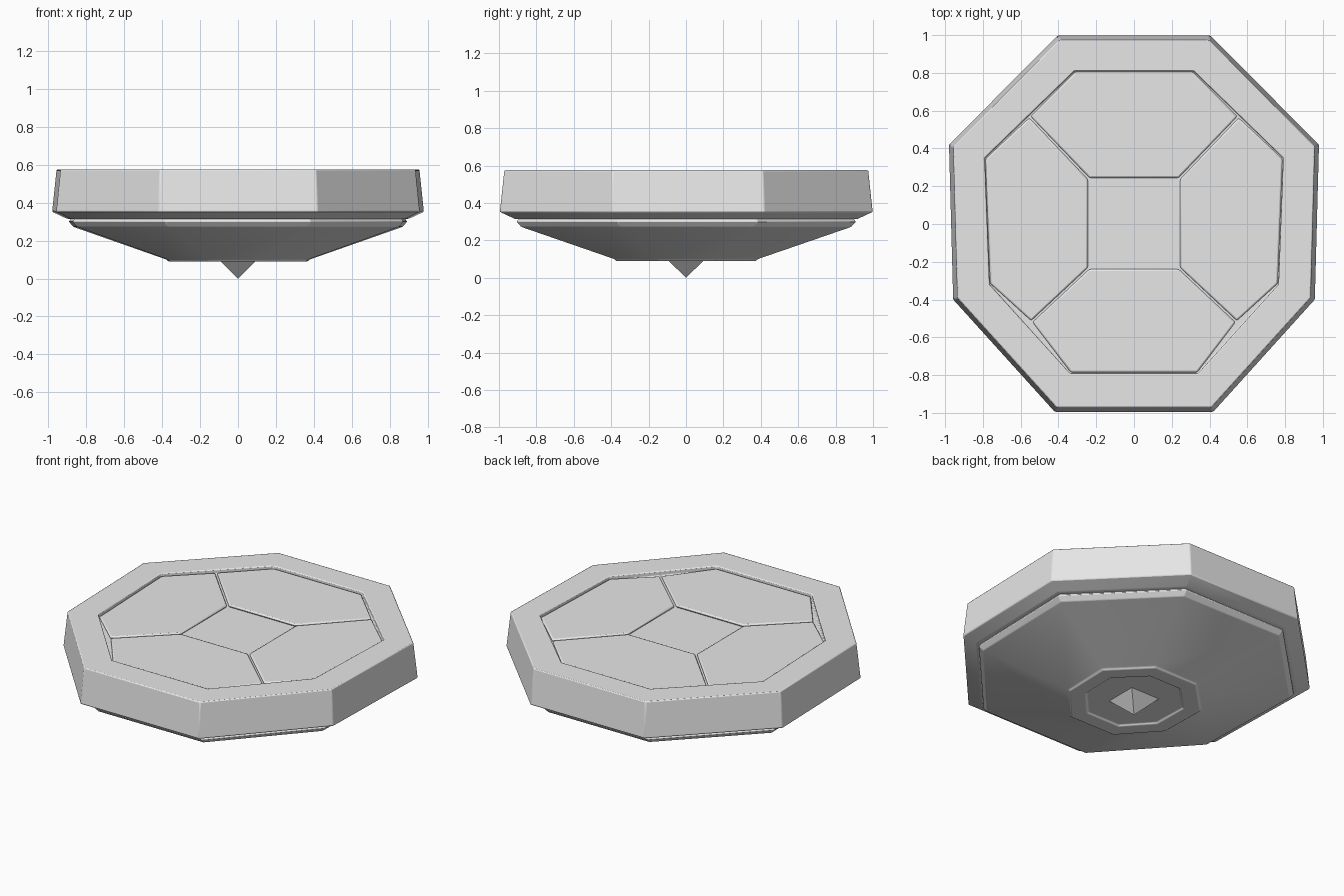
import bpy
import bmesh
import math
from mathutils import Vector

if "Cube" in bpy.data.objects:
    bpy.data.objects.remove(bpy.data.objects["Cube"])

grey = bpy.data.materials.new("light grey")
grey.diffuse_color = (0.8, 0.8, 0.8, 1)
grey.use_nodes = True
grey.node_tree.nodes["Principled BSDF"].inputs["Base Color"].default_value = grey.diffuse_color

# Half outlines, mirrored in x, slightly wider at the back
OUTER = [(0.405, 0.998), (0.98, 0.42), (0.958, -0.40), (0.42, -0.995)]
INNER = [(0.315, 0.81), (0.79, 0.35), (0.765, -0.32), (0.34, -0.79)]


def octagon(half, scale, z):
    pts = half + [(-x, y) for x, y in reversed(half)]
    return [(x * scale, y * scale, z) for x, y in pts]


def make(name, loops, bevel=0.0):
    """Skin a stack of equal loops and cap both ends."""
    bm = bmesh.new()
    rings = [[bm.verts.new(p) for p in loop] for loop in loops]
    n = len(rings[0])
    for a, b in zip(rings, rings[1:]):
        for i in range(n):
            j = (i + 1) % n
            bm.faces.new((a[i], a[j], b[j], b[i]))
    bm.faces.new(rings[0])
    bm.faces.new(list(reversed(rings[-1])))
    bmesh.ops.recalc_face_normals(bm, faces=bm.faces)
    mesh = bpy.data.meshes.new(name)
    bm.to_mesh(mesh)
    bm.free()
    mesh.materials.append(grey)
    obj = bpy.data.objects.new(name, mesh)
    bpy.context.collection.objects.link(obj)
    if bevel:
        mod = obj.modifiers.new("soft edges", 'BEVEL')
        mod.width = bevel
        mod.segments = 2
        mod.limit_method = 'ANGLE'
        mod.angle_limit = math.radians(25)
    bpy.ops.object.select_all(action='DESELECT')
    obj.select_set(True)
    bpy.context.view_layer.objects.active = obj
    bpy.ops.object.shade_smooth_by_angle(angle=math.radians(25))
    return obj


# Raised rim with a shallow tray; the tray floor is the centre square
make("rim", [
    octagon(INNER, 1.0, 0.546),
    octagon(INNER, 1.0, 0.575),
    octagon(OUTER, 0.976, 0.575),
    octagon(OUTER, 1.0, 0.352),
    octagon(OUTER, 0.92, 0.315),
], 0.006)

# Tapered underside with a rounded shoulder and a recessed foot
make("underside", [
    octagon(OUTER, 0.895, 0.32),
    octagon(OUTER, 0.91, 0.30),
    octagon(OUTER, 0.885, 0.272),
    octagon(OUTER, 0.385, 0.100),
    octagon(OUTER, 0.375, 0.090),
    octagon(OUTER, 0.285, 0.090),
    octagon(OUTER, 0.275, 0.100),
], 0.004)

# Four top panels around the square, separated by thin grooves
back = [(-0.24, 0.24), (0.24, 0.24), (0.555, 0.57),
        (0.315, 0.81), (-0.315, 0.81), (-0.555, 0.57)]
front = [(-0.24, -0.235), (0.24, -0.235), (0.545, -0.52),
         (0.34, -0.79), (-0.34, -0.79), (-0.545, -0.52)]
right = [(0.24, 0.24), (0.555, 0.57), (0.79, 0.35),
         (0.765, -0.32), (0.545, -0.52), (0.24, -0.235)]
left = [(-x, y) for x, y in right]
for name, outline in (("back_panel", back), ("front_panel", front),
                      ("right_panel", right), ("left_panel", left)):
    pts = [Vector(p) for p in outline]
    mid = sum(pts, Vector((0, 0))) / len(pts)
    pts = [mid + (p - mid) * 0.985 for p in pts]
    make(name, [[(p.x, p.y, z) for p in pts] for z in (0.544, 0.562)], 0.01)

# Four-sided spike under the foot
bpy.ops.mesh.primitive_cone_add(vertices=4, radius1=0.0, radius2=0.145,
                                depth=0.1, location=(0, 0, 0.05))
spike = bpy.context.object
spike.name = "spike"
spike.rotation_euler.z = math.radians(45)
spike.data.materials.append(grey)
